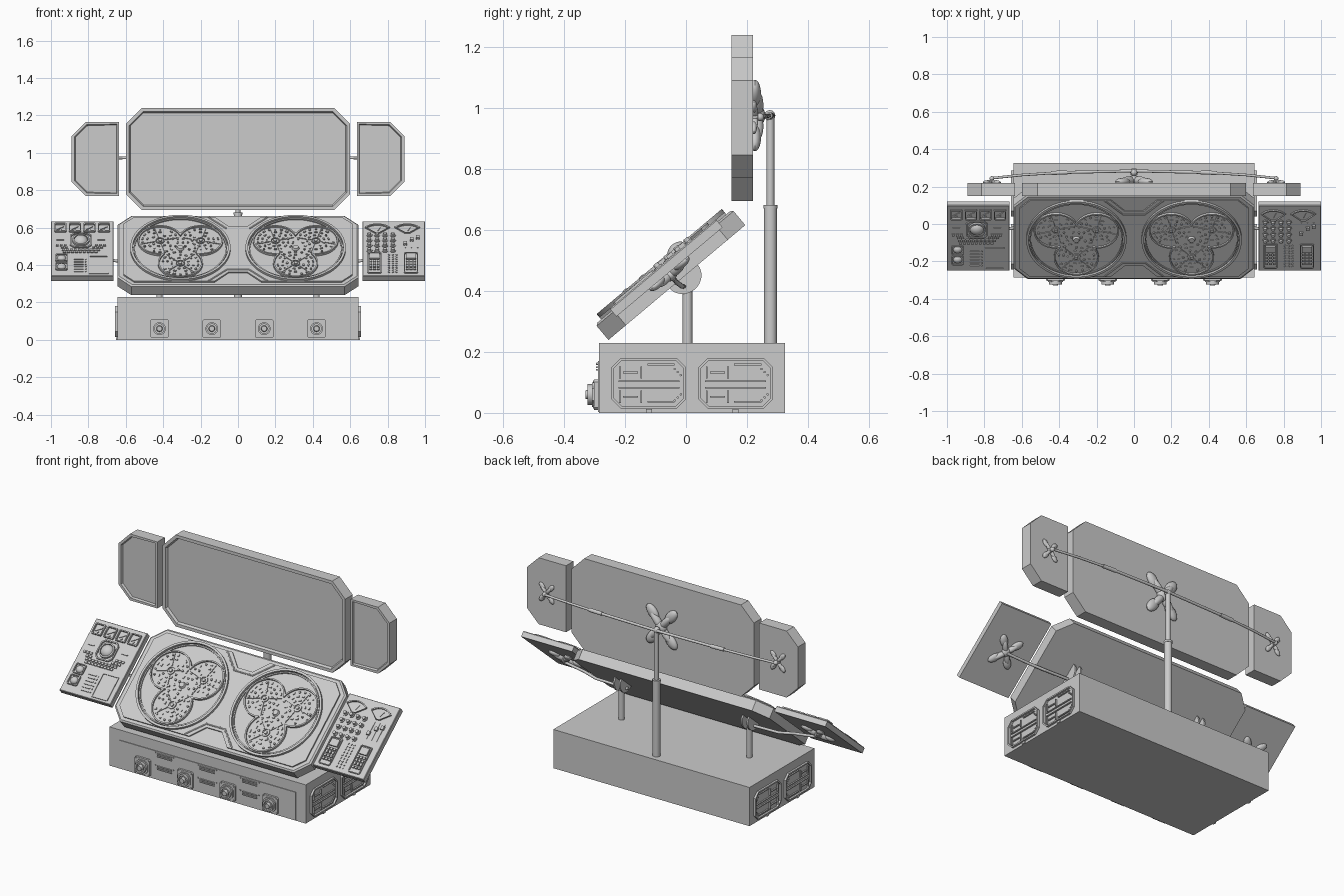
import bpy, bmesh, math, random
from mathutils import Matrix, Vector

if "Cube" in bpy.data.objects:
    bpy.data.objects.remove(bpy.data.objects["Cube"])

random.seed(4)
T = Matrix.Translation
FLIP = Matrix.Diagonal((-1, 1, 1, 1))
TILT = T((0, -0.03, 0.4275)) @ Matrix.Rotation(math.radians(40), 4, 'X')   # console plane
def upright(y): return T((0, y, 0)) @ Matrix.Rotation(math.pi / 2, 4, 'X')  # local z -> -y
SIDE = Matrix(((0, 0, 1, 0), (1, 0, 0, 0), (0, 1, 0, 0), (0, 0, 0, 1)))     # local z -> +x

def finish(name, bm, M=Matrix(), smooth=True):
    bm.transform(M)
    bmesh.ops.recalc_face_normals(bm, faces=bm.faces)
    me = bpy.data.meshes.new(name)
    bm.to_mesh(me); bm.free()
    o = bpy.data.objects.new(name, me)
    bpy.context.collection.objects.link(o)
    if smooth:
        bpy.ops.object.select_all(action='DESELECT')
        o.select_set(True)
        bpy.context.view_layer.objects.active = o
        bpy.ops.object.shade_smooth_by_angle(angle=math.radians(35))
    return o

def box(bm, x, y, z, w, h, d, rot=0):          # z is the bottom
    bmesh.ops.create_cube(bm, size=1, matrix=T((x, y, z + d / 2)) @ Matrix.Rotation(rot, 4, 'Z') @ Matrix.Diagonal((w, h, d, 1)))
def cyl(bm, x, y, z, r, d, n=20, r2=None):
    bmesh.ops.create_cone(bm, cap_ends=True, segments=n, radius1=r, radius2=r if r2 is None else r2, depth=d, matrix=T((x, y, z + d / 2)))
def ball(bm, p, s, rot=0, n=16):
    bmesh.ops.create_uvsphere(bm, u_segments=n, v_segments=n // 2 + 2, radius=1, matrix=T(p) @ Matrix.Rotation(rot, 4, 'Z') @ Matrix.Diagonal((*s, 1)))
def tube(bm, pts, r, n=14):
    for a, b in zip(pts, pts[1:]):
        a, b = Vector(a), Vector(b)
        q = (b - a).to_track_quat('Z', 'Y').to_matrix().to_4x4()
        bmesh.ops.create_cone(bm, cap_ends=True, segments=n, radius1=r, radius2=r, depth=(b - a).length + r * .5, matrix=T((a + b) / 2) @ q)
def prism(bm, pts, z0, z1, insets=()):
    lo, hi = ([bm.verts.new((x, y, z)) for x, y in pts] for z in (z0, z1))
    n = len(pts)
    bm.faces.new(lo[::-1])
    top = bm.faces.new(hi)
    for i in range(n):
        bm.faces.new((lo[i], lo[(i + 1) % n], hi[(i + 1) % n], hi[i]))
    bm.normal_update()
    for t, d in insets:
        bmesh.ops.inset_region(bm, faces=[top], thickness=t, depth=d)
def ring(bm, outer, inner, z0, z1):
    L = [[bm.verts.new((x, y, z)) for x, y in p] for p, z in ((outer, z0), (outer, z1), (inner, z1), (inner, z0))]
    n = len(outer)
    for k in range(4):
        a, b = L[k], L[(k + 1) % 4]
        for i in range(n):
            bm.faces.new((a[i], a[(i + 1) % n], b[(i + 1) % n], b[i]))
def octa(x, y, w, h, cl, cr):                  # rectangle with cut corners, left and right cut sizes
    a, b, c, d = x - w / 2, x + w / 2, y - h / 2, y + h / 2
    p = [(a + cl, c), (b - cr, c), (b, c + cr), (b, d - cr), (b - cr, d), (a + cl, d), (a, d - cl), (a, c + cl)]
    return [q for i, q in enumerate(p) if q != p[i - 1]]
def circle(x, y, r, n=64):
    return [(x + r * math.cos(2 * math.pi * i / n), y + r * math.sin(2 * math.pi * i / n)) for i in range(n)]
def frame(bm, x, y, w, h, c, t, z0, z1):
    ring(bm, octa(x, y, w, h, c, c), octa(x, y, w - 2 * t, h - 2 * t, c * .85, c * .85), z0, z1)
def clover(name, M, s):                        # four-lobed mounting bracket, grows towards local -z
    bm = bmesh.new()
    for k in range(4):
        a = math.radians((50, 130, 230, 310)[k])
        ball(bm, (.095 * s * math.cos(a), .095 * s * math.sin(a), -.006 * s), (.052 * s, .03 * s, .02 * s), a)
        ball(bm, (.045 * s * math.cos(a), .045 * s * math.sin(a), -.012 * s), (.062 * s, .021 * s, .022 * s), a)
    ball(bm, (0, 0, -.014 * s), (.035 * s, .035 * s, .026 * s))
    finish(name, bm, M)

# base cabinet
bm = bmesh.new(); box(bm, 0, .02, 0, 1.29, .61, .23); finish("base_cabinet", bm, smooth=False)
bm = bmesh.new()
prism(bm, [(-.58, .003), (.58, .003), (.58, .17), (-.58, .17)], 0, .004)
for x in (-.28, 0, .28):                       # vents
    for z in (.15, .075):
        for k in range(3): box(bm, x, z + (k - 1) * .009, .004, .095, .005, .006)
        for s in (-1, 1): box(bm, x + s * .06, z + .012, .004, .006, .006, .005)
finish("base_front_plate", bm, upright(-.285), False)
bm = bmesh.new()
for x in (-.42, -.14, .14, .42):               # front knobs
    prism(bm, octa(x, .06, .1, .1, .008, .008), 0, .016)
    prism(bm, octa(x, .06, .08, .08, .02, .02), .016, .024)
    ring(bm, circle(x, .06, .034, 28), circle(x, .06, .025, 28), .024, .038)
    cyl(bm, x, .06, .024, .017, .02, 20, .014)
    for a in (-1, 1):
        for b in (-1, 1): cyl(bm, x + a * .042, .06 + b * .042, .016, .004, .004, 8)
finish("front_knobs", bm, upright(-.285))
for side, F in (("right", Matrix()), ("left", FLIP)):
    bm = bmesh.new()
    for y in (-.122, .163):
        frame(bm, y, .0975, .245, .165, .03, .008, 0, .012)
        for v in (.082, .103): box(bm, y + .0, v, 0, .2, .005, .008)
        for v in (.053, .132):
            for u in (-.095, -.025): box(bm, y + u, v, 0, .006, .04, .008)
            box(bm, y - .06, v, 0, .05, .006, .008)
            box(bm, y + .04, .0975 + (v - .0925) * 1.55, 0, .09, .005, .008)
            for k in range(3): cyl(bm, y + .085 + k * .01, v + (.012 - k * .01) * (1 if v > .1 else -1), 0, .004, .007, 8)
        box(bm, y, .006, 0, .02, .012, .008)
    finish(side + "_base_panels", bm, F @ T((.645, 0, 0)) @ SIDE)

# screens
S = upright(.22)
bm = bmesh.new(); prism(bm, octa(0, .9675, 1.2, .545, .085, .085), 0, .07, ((.02, 0), (.008, -.014)))
finish("main_screen", bm, S, False)
clover("main_screen_mount", S @ T((0, .975, 0)), 1.0)
bm = bmesh.new()
for z, r, h in ((.23, .021, .45), (.68, .0125, .3), (.67, .023, .012)): cyl(bm, 0, .277, z, r, h, 24)
ball(bm, (0, .275, .975), (.018, .018, .018))
tube(bm, [(0, .277, .975), (0, .235, .975)], .01)
finish("screen_pole", bm)
for side, F in (("right", Matrix()), ("left", FLIP)):
    bm = bmesh.new(); prism(bm, octa(.7625, .9675, .255, .395, 0, .075), 0, .07, ((.016, 0), (.006, -.012)))
    finish(side + "_screen", bm, F @ S, False)
    clover(side + "_screen_mount", F @ S @ T((.76, .97, 0)), .48)
    bm = bmesh.new()
    tube(bm, [(0, .284, .975), (.4, .275, .975)], .008)
    tube(bm, [(.36, .276, .975), (.44, .273, .975)], .011)
    tube(bm, [(.4, .275, .975), (.6, .262, .973), (.76, .245, .97), (.76, .225, .97)], .007)
    ball(bm, (.76, .243, .97), (.013, .013, .013))
    finish(side + "_screen_arm", bm, F)

# console slab with waisted raised plate
bm = bmesh.new(); prism(bm, octa(0, 0, 1.29, .586, .075, .075), 0, .06, ((.01, .007),))
finish("console_slab", bm, TILT, False)
bm = bmesh.new()
quarter = [(.612, 0), (.612, .21), (.555, .267), (.125, .267), (.05, .19)]
ql = [(-x, y) for x, y in quarter[::-1]]
plate = quarter + ql + [(x, -y) for x, y in ql[::-1][1:]] + [(x, -y) for x, y in quarter[:0:-1]]
prism(bm, plate, .06, .076)
for s in (-1, 1):                              # notch ribs
    tube(bm, [(-.155, s * .262, .074), (-.06, s * .17, .074), (.06, s * .17, .074), (.155, s * .262, .074)], .006, 8)
finish("console_plate", bm, TILT, False)

# round dials with three-lobed clusters
def trefoil(cx, R, n=150, d=.125):
    out = []
    for i in range(n):
        t = 2 * math.pi * i / n
        r = .075 - (.12 - R)
        for c in (30, 150, 270):
            a = t - math.radians(c)
            q = R * R - (d * math.sin(a)) ** 2
            if q > 0 and math.cos(a) > 0: r = max(r, d * math.cos(a) + math.sqrt(q))
        out.append((cx + r * math.cos(t), r * math.sin(t)))
    return out
for side, cx in (("right", .308), ("left", -.308)):
    bm = bmesh.new()
    ring(bm, circle(cx, 0, .268, 72), circle(cx, 0, .255, 72), .07, .09)
    ring(bm, circle(cx, 0, .25, 72), circle(cx, 0, .243, 72), .07, .083)
    prism(bm, trefoil(cx, .118), .07, .08)
    ring(bm, trefoil(cx, .12), trefoil(cx, .112), .07, .09)
    finish(side + "_dial_rim", bm, TILT)
    bm = bmesh.new()
    cyl(bm, cx, 0, .08, .02, .012, 24, .015)
    for c in (30, 150, 270):
        x0, y0 = cx + .125 * math.cos(math.radians(c)), .125 * math.sin(math.radians(c))
        ring(bm, circle(x0, y0, .024, 24), circle(x0, y0, .019, 24), .08, .086)
        cyl(bm, x0, y0, .08, .01, .009, 14)
        for k in range(4):                     # dividers and small controls
            a = math.pi / 2 * k + math.radians(c + 45)
            box(bm, x0 + .066 * math.cos(a), y0 + .066 * math.sin(a), .08, .075, .004, .005, a)
        for r, n in ((.045, 9), (.07, 14), (.095, 18)):
            for k in range(n):
                a = 2 * math.pi * (k + .5) / n
                p = x0 + r * math.cos(a), y0 + r * math.sin(a)
                q = random.random()
                if q < .4: box(bm, *p, .08, .008, .015, .006, a)
                elif q < .7: cyl(bm, *p, .08, .006, .008, 10)
                elif q < .85: box(bm, *p, .08, .013, .008, .005, a)
    finish(side + "_dial_controls", bm, TILT)

# console posts, brackets, side consoles
for side, F in (("right", Matrix()), ("left", FLIP)):
    bm = bmesh.new(); cyl(bm, .42, .005, .23, .016, .175, 20)
    tube(bm, [(.42, .005, .4), (.42, .005, .425)], .012)
    finish(side + "_console_post", bm, F)
    bm = bmesh.new()
    half = [(.06 * math.cos(math.pi * i / 16), -.055 * math.sin(math.pi * i / 16)) for i in range(17)]
    prism(bm, half, -.024, -.014); prism(bm, half, .014, .024)
    finish(side + "_console_bracket", bm, F @ TILT @ T((.42, .03, 0)) @ SIDE)
    bm = bmesh.new(); tube(bm, [(.385, .01, -.025), (.6, .005, -.02), (.69, 0, 0), (.83, 0, .018), (.83, 0, .035)], .008)
    finish(side + "_console_arm", bm, F @ TILT)
    clover(side + "_console_mount", F @ TILT @ T((.83, 0, .042)), .72)
    bm = bmesh.new(); prism(bm, octa(.8325, .004, .335, .455, 0, 0), .042, .072, ((.004, .004),))
    finish(side + "_console_slab", bm, F @ TILT, False)

def V(z): return (z - .4865) / .643            # front view height to panel coordinate
N = .075
bm = bmesh.new()                               # left controls
for x in (-.95, -.872, -.794, -.716):
    frame(bm, x, V(.597), .064, .068, .004, .006, N, N + .012)
    box(bm, x, V(.597), N, .044, .004, .006, .6); cyl(bm, x, V(.587), N, .006, .007, 10)
frame(bm, -.84, V(.53), .115, .12, .02, .007, N, N + .01)
ring(bm, circle(-.84, V(.53), .046, 32), circle(-.84, V(.53), .038, 32), N, N + .014)
ball(bm, (-.84, V(.53), N), (.038, .038, .03), 0, 24)
for j in range(4):
    for i in range(13):
        x = -.966 + i * .021 + j * .006
        if j > 1 or abs(x + .84) > .065:
            if abs(x + .84) < .13 - j * .012: box(bm, x, V(.505) - j * .019, N, .015, .013, .008)
for z in (.437, .392):
    frame(bm, -.943, V(z), .065, .062, .006, .005, N, N + .01)
    ball(bm, (-.943, V(z), N), (.024, .022, .018))
frame(bm, -.745, V(.4), .105, .15, .004, .005, N, N + .006)
for k in range(6):
    box(bm, -.852, V(.43) - k * .02, N, .05, .006, .006); cyl(bm, -.815, V(.43) - k * .02, N, .004, .006, 8)
for s in (-1, 1): box(bm, -.84 + s * .11, V(.535), N, .04, .005, .006)
finish("left_console_controls", bm, TILT)

bm = bmesh.new()                               # right controls
for x in (.745, .905):
    def fan(r, dy): return [(x + r * math.cos(math.radians(a)), V(.575) - .03 + dy + r * math.sin(math.radians(a))) for a in range(45, 136, 9)] + [(x - .012, V(.575) - .01 + dy), (x + .012, V(.575) - .01 + dy)]
    ring(bm, fan(.095, 0), fan(.084, .004), N, N + .01)
    box(bm, x + .01, V(.592), N, .003, .035, .006, -.4)
for j in range(4):
    for i in range(4):
        p = .702 + i * .042, V(.56) - j * .043
        cyl(bm, *p, N, .016, .006, 16); cyl(bm, *p, N, .011, .018, 14, .009)
for i in range(3):                             # sliders
    box(bm, .895 + i * .033, V(.525), N, .006, .105, .004)
    box(bm, .895 + i * .033, V(.525) + (-.02, .015, .03)[i], N, .018, .022, .014)
for x in (.73, .925):                          # keypads
    frame(bm, x, V(.41), .075, .17, .006, .005, N, N + .008)
    box(bm, x, V(.443), N, .052, .042, .012)
    for j in range(4):
        for i in range(3): box(bm, x - .02 + i * .02, V(.418) - j * .021, N, .014, .014, .01)
for j in range(9):
    for i in range(3): cyl(bm, .808 + i * .02, V(.455) - j * .018, N, .005, .006, 8)
finish("right_console_controls", bm, TILT)
